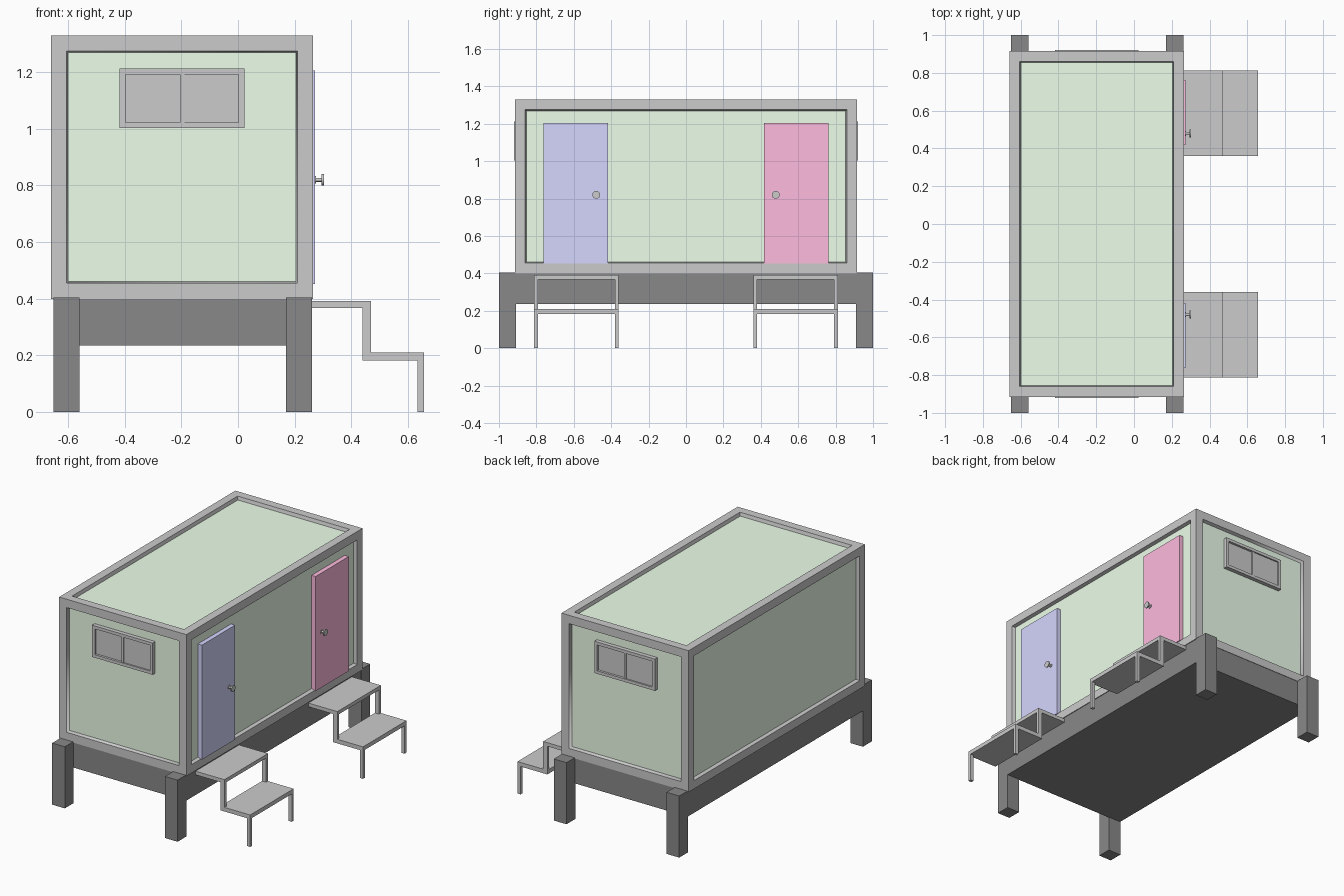
import bpy, bmesh
from math import pi
from mathutils import Matrix, Vector

if "Cube" in bpy.data.objects:
    bpy.data.objects.remove(bpy.data.objects["Cube"])


def material(name, r, g, b):
    m = bpy.data.materials.new(name)
    m.diffuse_color = (r, g, b, 1)
    m.use_nodes = True
    m.node_tree.nodes["Principled BSDF"].inputs["Base Color"].default_value = m.diffuse_color
    return m


GREEN = material("green", 0.85, 1.0, 0.83)
BLUE = material("blue", 0.67, 0.67, 1.0)
PINK = material("pink", 1.0, 0.5, 0.74)
BLACK = material("black", 0.25, 0.25, 0.25)
GREY = material("grey", 0.8, 0.8, 0.8)
CX = -0.1975  # cabin centre in x


def add_box(bm, lo, hi):
    lo, hi = Vector(lo), Vector(hi)
    size = hi - lo
    mat = Matrix.Translation((lo + hi) / 2) @ Matrix.Diagonal((*size, 1))
    bmesh.ops.create_cube(bm, size=1, matrix=mat)


def finish(name, bm, *mats):
    me = bpy.data.meshes.new(name)
    bm.to_mesh(me)
    bm.free()
    ob = bpy.data.objects.new(name, me)
    bpy.context.collection.objects.link(ob)
    for m in mats:
        me.materials.append(m)
    return ob


def boxes(name, parts, *mats):
    bm = bmesh.new()
    for lo, hi in parts:
        add_box(bm, lo, hi)
    return finish(name, bm, *mats)


# Cabin shell: grey frame with a recessed green panel in every side and the roof
bm = bmesh.new()
add_box(bm, (-0.66, -0.915, 0.40), (0.265, 0.915, 1.33))
for e in bm.edges:
    e.smooth = False
for f in [f for f in bm.faces if f.normal.z > -0.5]:
    is_end = abs(f.normal.y) > 0.5
    ring = bmesh.ops.inset_individual(bm, faces=[f], thickness=0.055, use_even_offset=True)["faces"]
    lip = bmesh.ops.inset_individual(bm, faces=[f], thickness=0.006, depth=-0.022,
                                     use_even_offset=True)["faces"]
    f.material_index = 1
    for g in [f] + ring + lip:
        g.smooth = is_end
        if g is not f:
            g.material_index = 0
finish("cabin", bm, GREY, GREEN)

# Black base platform and corner legs
boxes("base_platform", [((-0.65, -0.912, 0.235), (0.26, 0.912, 0.402))], BLACK)
for sy in (-1, 1):
    for x, side in ((-0.605, "left"), (0.215, "right")):
        y0, y1 = sorted((sy * 0.908, sy))
        boxes(f"base_leg_{side}_{'front' if sy < 0 else 'back'}",
              [((x - 0.046, y0, 0), (x + 0.046, y1, 0.405))], BLACK)

# Doors, knobs and steps along the right side
for sy, word, col in ((-1, "front", BLUE), (1, "back", PINK)):
    y0, y1 = sorted((sy * 0.418, sy * 0.763))
    boxes(f"door_{word}", [((0.238, y0, 0.452), (0.272, y1, 1.205))], col)

    bm = bmesh.new()
    for x, length, r in ((0.272, 0.006, 0.013), (0.284, 0.026, 0.007), (0.299, 0.008, 0.021)):
        mat = Matrix.Translation((x, sy * 0.48, 0.82)) @ Matrix.Rotation(pi / 2, 4, 'Y')
        bmesh.ops.create_cone(bm, cap_ends=True, segments=20, radius1=r, radius2=r,
                              depth=length, matrix=mat)
    for f in bm.faces:
        f.smooth = len(f.verts) == 4
    for e in bm.edges:
        e.smooth = e.calc_face_angle(0) < 0.6
    finish(f"door_knob_{word}", bm)

    y0, y1 = sorted((sy * 0.36, sy * 0.812))
    parts = [((0.255, y0, 0.368), (0.47, y1, 0.392)),
             ((0.44, y0, 0.183), (0.657, y1, 0.21))]
    for a in (y0, y1 - 0.02):
        parts += [((0.44, a, 0.183), (0.47, a + 0.02, 0.38)),
                  ((0.634, a, 0), (0.657, a + 0.02, 0.2))]
    boxes(f"steps_{word}", parts)


def ring_parts(x0, x1, z0, z1, w, ya, yb):
    return [((x0, ya, z0), (x1, yb, z0 + w)), ((x0, ya, z1 - w), (x1, yb, z1)),
            ((x0, ya, z0 + w), (x0 + w, yb, z1 - w)),
            ((x1 - w, ya, z0 + w), (x1, yb, z1 - w))]


# Sliding windows, the back one turned half round
for turn, word in ((0, "front"), (pi, "back")):
    outer = ring_parts(-0.22, 0.22, 1.003, 1.212, 0.02, -0.92, -0.89)
    pane = [((-0.2, -0.905, 1.02), (0.0, -0.89, 1.195))]
    bar = [((-0.008, -0.916, 1.02), (0.008, -0.89, 1.195))]
    sash = [((0.008, -0.911, 1.02), (0.2, -0.89, 1.195))]
    for part, items in (("frame", outer + bar), ("pane", pane), ("sash", sash)):
        ob = boxes(f"window_{part}_{word}", items)
        ob.data.transform(Matrix.Translation((CX, 0, 0)) @ Matrix.Rotation(turn, 4, 'Z'))
